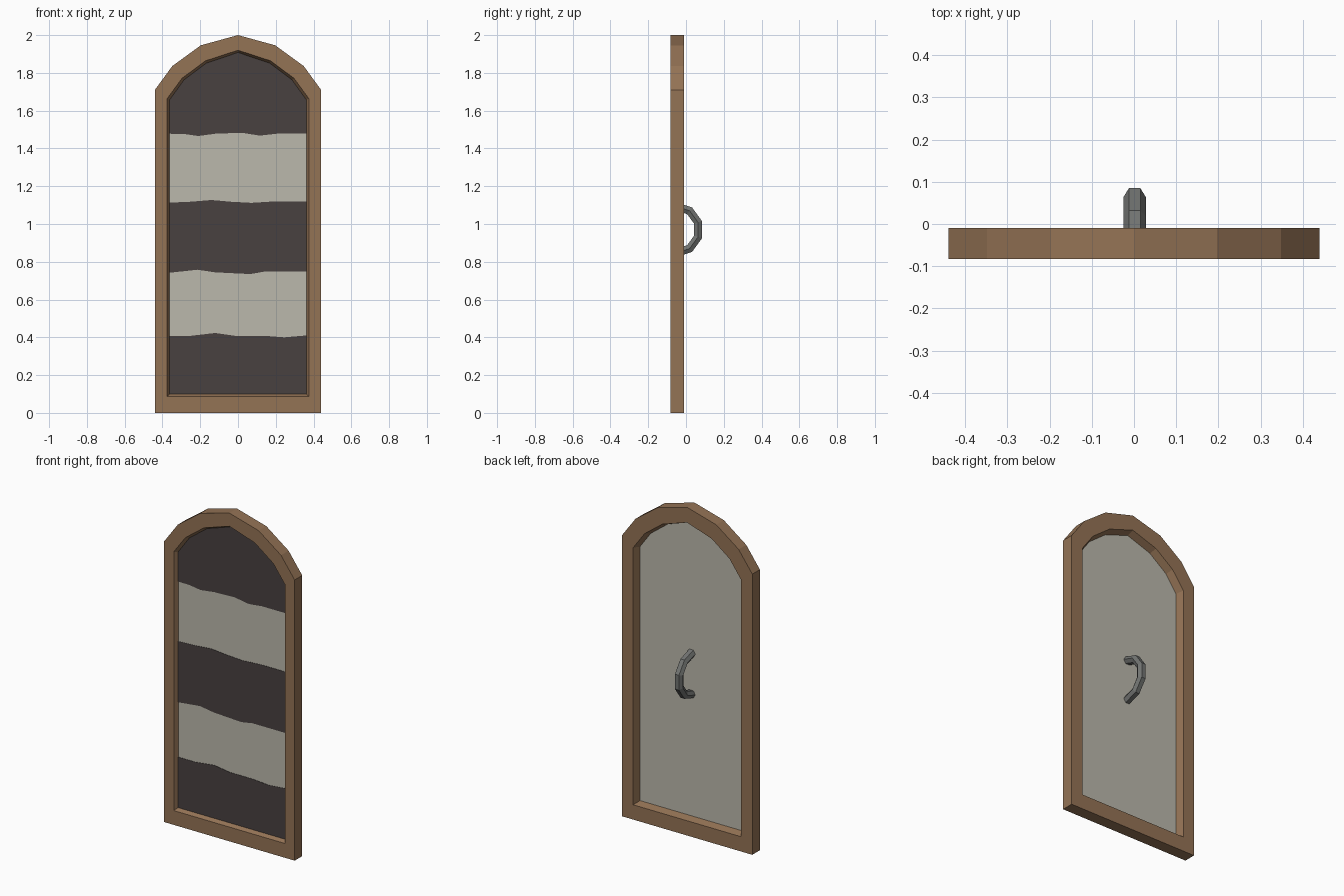
import bpy, bmesh, math

if "Cube" in bpy.data.objects:
    bpy.data.objects.remove(bpy.data.objects["Cube"])


def material(name, rgb):
    m = bpy.data.materials.new(name)
    lin = [((c / 255 + 0.055) / 1.055) ** 2.4 for c in rgb]
    m.diffuse_color = (*lin, 1)
    m.use_nodes = True
    m.node_tree.nodes["Principled BSDF"].inputs["Base Color"].default_value = m.diffuse_color
    return m


wood = material("brown wood", (148, 115, 85))
pale = material("pale grey", (187, 184, 172))
dark = material("dark charcoal", (72, 65, 64))
metal = material("grey metal", (114, 116, 114))


def make(name, loops, mat, close=False, caps=True):
    """Skin matching closed loops of 3D points."""
    bm = bmesh.new()
    rings = [[bm.verts.new(p) for p in loop] for loop in loops]
    n = len(rings[0])
    pairs = list(zip(rings, rings[1:]))
    if close:
        pairs.append((rings[-1], rings[0]))
    for a, b in pairs:
        for i in range(n):
            j = (i + 1) % n
            bm.faces.new((a[i], a[j], b[j], b[i]))
    if caps:
        bm.faces.new(rings[0])
        bm.faces.new(rings[-1])
    bmesh.ops.recalc_face_normals(bm, faces=bm.faces)
    me = bpy.data.meshes.new(name)
    bm.to_mesh(me)
    bm.free()
    me.materials.append(mat)
    ob = bpy.data.objects.new(name, me)
    bpy.context.collection.objects.link(ob)
    return ob


def arch(right, y):
    """Right half from bottom to peak, mirrored into a full loop."""
    pts = right + [(-x, z) for x, z in reversed(right[:-1])]
    return [(x, y, z) for x, z in pts]


def prism(name, poly, y0, y1, mat):
    return make(name, [[(x, y, z) for x, z in poly] for y in (y0, y1)], mat)


FRONT, BACK, PANEL_F, PANEL_B = -0.083, -0.01, -0.058, -0.054

# Arched frame: outer edge and the sloping reveals on both sides
outer = [(0.44, 0), (0.44, 1.71), (0.348, 1.836), (0.197, 1.946), (0, 2.0)]
front_in = [(0.375, 0.087), (0.375, 1.664), (0.296, 1.772), (0.172, 1.864), (0, 1.92)]
front_deep = [(0.362, 0.10), (0.362, 1.657), (0.286, 1.763), (0.167, 1.852), (0, 1.908)]
back_in = [(0.363, 0.09), (0.363, 1.657), (0.286, 1.763), (0.167, 1.852), (0, 1.907)]
back_deep = [(0.348, 0.103), (0.348, 1.65), (0.276, 1.75), (0.16, 1.838), (0, 1.892)]
make("frame", [arch(outer, BACK), arch(outer, FRONT), arch(front_in, FRONT),
               arch(front_deep, PANEL_F), arch(back_deep, PANEL_B),
               arch(back_in, BACK)], wood, close=True, caps=False)

# Pale panel set in the frame
make("panel", [arch(front_deep, PANEL_F), arch(front_deep, PANEL_B)], pale)

# Dark wavy stripes on the front, as thin plates
W = 0.362
e1 = [(-W, 1.478), (-0.28, 1.476), (-0.21, 1.466), (-0.12, 1.478), (0.02, 1.483),
      (0.115, 1.468), (0.205, 1.478), (W, 1.478)]
e2 = [(-W, 1.113), (-0.25, 1.118), (-0.14, 1.127), (-0.04, 1.118), (0.07, 1.112),
      (0.2, 1.12), (W, 1.12)]
e3 = [(-W, 0.742), (-0.215, 0.758), (-0.12, 0.744), (0.065, 0.735), (0.14, 0.748),
      (W, 0.748)]
e4 = [(-W, 0.408), (-0.25, 0.408), (-0.12, 0.423), (-0.015, 0.408), (0.14, 0.408),
      (0.245, 0.4), (W, 0.41)]
top = [(x, z) for x, _, z in arch(front_deep[1:], 0)][::-1]
bottom = [(-W, 0.10), (W, 0.10)]
for name, up, low in (("upper_stripe", top, e1), ("middle_stripe", e2, e3),
                      ("lower_stripe", e4, bottom)):
    prism(name, up + low[::-1], PANEL_F - 0.002, PANEL_F + 0.001, dark)

# Handle on the back: half of a ten-sided ring with a hexagonal section
section = [(0.0265, 0), (0.0135, 0.022), (-0.0135, 0.022),
           (-0.0265, 0), (-0.0135, -0.022), (0.0135, -0.022)]
rings = []
for k in range(6):
    a = math.radians(-90 + 36 * k)
    rings.append([(0.0015 + sx, PANEL_B + (0.124 + r) * math.cos(a),
                   0.97 + (0.124 + r) * math.sin(a)) for sx, r in section])
make("handle", rings, metal)
